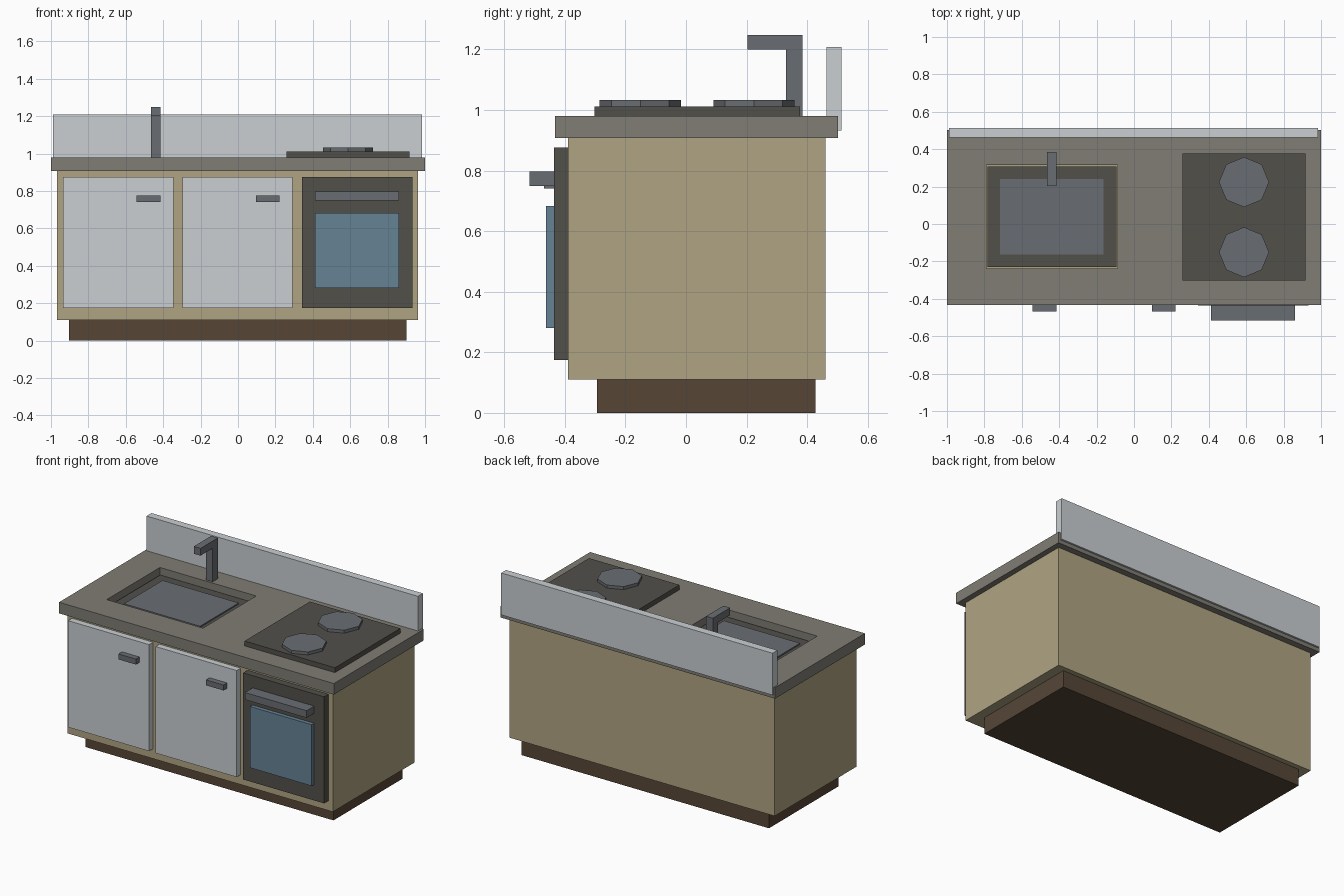
import bpy
import bmesh
import math

if "Cube" in bpy.data.objects:
    bpy.data.objects.remove(bpy.data.objects["Cube"])


def material(name, r, g, b):
    m = bpy.data.materials.new(name)
    m.diffuse_color = [((c / 255 + 0.055) / 1.055) ** 2.4 for c in (r, g, b)] + [1]
    m.use_nodes = True
    m.node_tree.nodes["Principled BSDF"].inputs["Base Color"].default_value = m.diffuse_color
    return m


beige = material("beige", 176, 164, 130)
brown = material("brown", 86, 70, 54)
stone = material("stone", 128, 125, 116)
white = material("pale_grey", 202, 207, 210)
dark = material("charcoal", 82, 80, 74)
steel = material("steel", 105, 109, 114)
glass = material("blue_glass", 102, 130, 148)


def finish(name, bm, mat):
    bmesh.ops.recalc_face_normals(bm, faces=bm.faces[:])
    me = bpy.data.meshes.new(name)
    bm.to_mesh(me)
    bm.free()
    ob = bpy.data.objects.new(name, me)
    bpy.context.collection.objects.link(ob)
    if mat:
        me.materials.append(mat)
    return ob


def box(name, x, y, z, mat=None):
    """Box from (min, max) ranges."""
    bm = bmesh.new()
    bmesh.ops.create_cube(bm, size=1)
    for v in bm.verts:
        v.co = [r[0] if c < 0 else r[1] for c, r in zip(v.co, (x, y, z))]
    return finish(name, bm, mat)


# Plinth and cabinet body
box("plinth", (-0.903, 0.9), (-0.293, 0.427), (0, 0.11), brown)
box("cabinet", (-0.967, 0.963), (-0.39, 0.46), (0.11, 0.908), beige)

# Countertop with sink opening
top = box("countertop", (-1, 1), (-0.432, 0.502), (0.907, 0.98), stone)
cutter = box("sink_cutter", (-0.789, -0.088), (-0.238, 0.315), (0.8, 1.1))
cutter.hide_render = True
mod = top.modifiers.new("sink_opening", 'BOOLEAN')
mod.operation = 'DIFFERENCE'
mod.solver = 'EXACT'
mod.object = cutter
bpy.context.view_layer.objects.active = top
bpy.ops.object.modifier_apply(modifier=mod.name)
bpy.data.objects.remove(cutter)

# Backsplash
box("backsplash", (-0.99, 0.985), (0.463, 0.514), (0.932, 1.208), white)

# Sink
box("sink_rim", (-0.782, -0.094), (-0.23, 0.308), (0.89, 0.935), dark)
box("sink_basin", (-0.717, -0.163), (-0.162, 0.24), (0.9, 0.943), steel)

# Faucet: L profile in the yz plane, extruded along x
bm = bmesh.new()
profile = [(0.33, 0.978), (0.384, 0.978), (0.384, 1.248),
           (0.203, 1.248), (0.203, 1.2), (0.33, 1.2)]
face = bm.faces.new([bm.verts.new((-0.464, y, z)) for y, z in profile])
ext = bmesh.ops.extrude_face_region(bm, geom=[face])
for v in ext["geom"]:
    if isinstance(v, bmesh.types.BMVert):
        v.co.x = -0.415
finish("faucet", bm, steel)

# Cabinet doors with handles
for side, x0 in (("left", -0.935), ("right", -0.298)):
    hx = x0 + 0.393
    box(side + "_door", (x0, x0 + 0.59), (-0.431, -0.388), (0.175, 0.876), white)
    box(side + "_door_handle", (hx, hx + 0.127), (-0.468, -0.43), (0.74, 0.776), steel)

# Oven
box("oven_front", (0.343, 0.932), (-0.436, -0.388), (0.175, 0.876), dark)
box("oven_window", (0.412, 0.86), (-0.462, -0.434), (0.28, 0.683), glass)
box("oven_handle", (0.412, 0.86), (-0.516, -0.435), (0.749, 0.796), steel)

# Cooktop and octagonal burners
box("cooktop", (0.259, 0.917), (-0.302, 0.377), (0.978, 1.012), dark)
for side, y in (("front", -0.151), ("back", 0.224)):
    bm = bmesh.new()
    ring = [bm.verts.new((0.588 + 0.134 * math.cos(i * math.pi / 4),
                          y + 0.134 * math.sin(i * math.pi / 4), 1.01)) for i in range(8)]
    ext = bmesh.ops.extrude_face_region(bm, geom=[bm.faces.new(ring)])
    for v in ext["geom"]:
        if isinstance(v, bmesh.types.BMVert):
            v.co.z = 1.032
    finish(side + "_burner", bm, steel)
